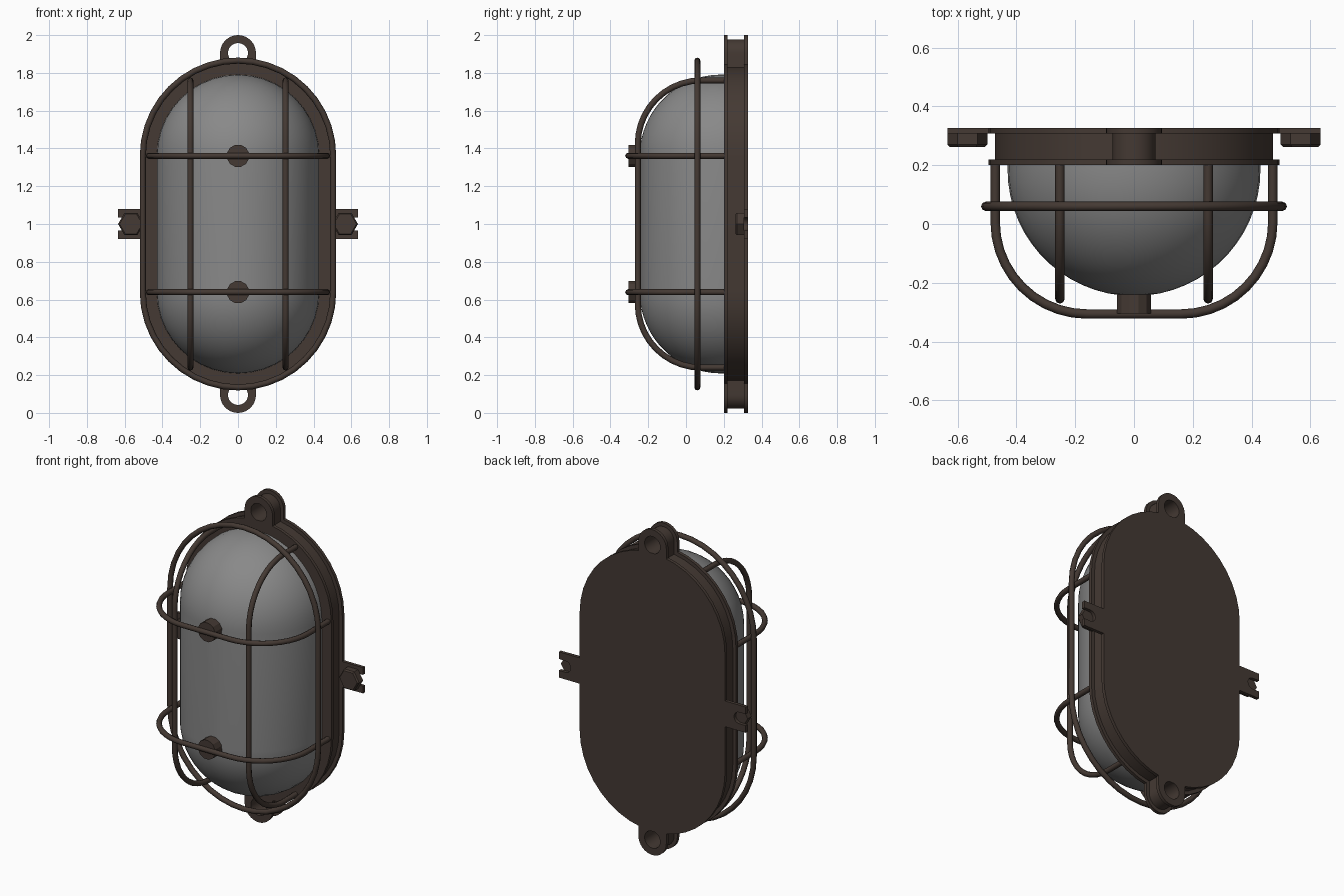
import bpy, bmesh, math
from mathutils import Matrix, Vector

if "Cube" in bpy.data.objects:
    bpy.data.objects.remove(bpy.data.objects["Cube"])

MID = 1.0      # height of the lamp centre
HALF = 0.361   # half length of the straight sides


def material(name, rgb):
    m = bpy.data.materials.new(name)
    m.diffuse_color = (*rgb, 1)
    m.use_nodes = True
    m.node_tree.nodes["Principled BSDF"].inputs["Base Color"].default_value = m.diffuse_color
    return m


BRONZE = material("dark_bronze", (0.058, 0.041, 0.033))
GLASS = material("frosted_grey_glass", (0.25, 0.25, 0.25))


def finish(ob, mat, angle=35):
    ob.data.materials.clear()
    ob.data.materials.append(mat)
    bpy.ops.object.select_all(action='DESELECT')
    ob.select_set(True)
    bpy.context.view_layer.objects.active = ob
    if ob.type == 'CURVE':
        bpy.ops.object.convert(target='MESH')
        ob = bpy.context.object
    bpy.ops.object.shade_smooth_by_angle(angle=math.radians(angle))
    return ob


def from_bmesh(name, bm, mat, angle=35):
    bmesh.ops.recalc_face_normals(bm, faces=bm.faces)
    me = bpy.data.meshes.new(name)
    bm.to_mesh(me)
    bm.free()
    ob = bpy.data.objects.new(name, me)
    bpy.context.collection.objects.link(ob)
    return finish(ob, mat, angle)


def arc(cx, cy, r, a0, a1, n):
    return [(cx + r * math.cos(math.radians(a0 + (a1 - a0) * i / n)),
             cy + r * math.sin(math.radians(a0 + (a1 - a0) * i / n))) for i in range(n + 1)]


def stadium(r, n=20):
    return arc(0, MID + HALF, r, 0, 180, n) + arc(0, MID - HALF, r, 180, 360, n)


def stadium_loft(name, steps, mat, cap_front=True):
    """Loft stadium outlines through (y, radius) steps, front to back."""
    bm = bmesh.new()
    rings = [[bm.verts.new((x, y, z)) for x, z in stadium(r)] for y, r in steps]
    for a, b in zip(rings, rings[1:]):
        for i in range(len(a)):
            j = (i + 1) % len(a)
            bm.faces.new((a[i], a[j], b[j], b[i]))
    if cap_front:
        bm.faces.new(rings[0])
    bm.faces.new(rings[-1])
    bmesh.ops.remove_doubles(bm, verts=bm.verts, dist=1e-5)
    return from_bmesh(name, bm, mat)


def wire(name, points, closed=False, r=0.016):
    cu = bpy.data.curves.new(name, 'CURVE')
    cu.dimensions = '3D'
    cu.bevel_depth, cu.bevel_resolution, cu.use_fill_caps = r, 2, True
    sp = cu.splines.new('POLY')
    sp.points.add(len(points) - 1)
    for p, co in zip(sp.points, points):
        p.co = (*co, 1)
    sp.use_cyclic_u = closed
    ob = bpy.data.objects.new(name, cu)
    bpy.context.collection.objects.link(ob)
    return finish(ob, BRONZE, 60)


def plate(name, outlines, y0, y1):
    """Flat outline in x/z (further outlines are holes), filled from y0 to y1."""
    cu = bpy.data.curves.new(name, 'CURVE')
    cu.dimensions, cu.fill_mode = '2D', 'BOTH'
    cu.extrude = (y1 - y0) / 2
    for pts in outlines:
        sp = cu.splines.new('POLY')
        sp.points.add(len(pts) - 1)
        for p, (x, z) in zip(sp.points, pts):
            p.co = (x, z, 0, 1)
        sp.use_cyclic_u = True
    ob = bpy.data.objects.new(name, cu)
    ob.matrix_world = Matrix.Translation((0, (y0 + y1) / 2, 0)) @ Matrix.Rotation(math.pi / 2, 4, 'X')
    bpy.context.collection.objects.link(ob)
    return finish(ob, BRONZE)


def disc(name, x, z, y0, y1, r, sides, chamfer=0.0, turn=0.0):
    """Prism along y with an optional chamfered front."""
    bm = bmesh.new()
    rings = []
    for y, rad in ((y0, r - chamfer), (y0 + chamfer, r), (y1, r)):
        rings.append([bm.verts.new((px, y, pz)) for px, pz in arc(x, z, rad, turn, turn + 360, sides)[:-1]])
    for a, b in zip(rings, rings[1:]):
        for i in range(sides):
            j = (i + 1) % sides
            bm.faces.new((a[i], a[j], b[j], b[i]))
    bm.faces.new(rings[0])
    bm.faces.new(rings[-1])
    bmesh.ops.remove_doubles(bm, verts=bm.verts, dist=1e-5)
    return from_bmesh(name, bm, BRONZE, 25)


# Grooved housing
LAYERS = [(0.2, 0.22, 0.0), (0.22, 0.307, 0.022), (0.307, 0.327, 0.0)]
stadium_loft("housing", [(y, 0.494 - inset) for y0, y1, inset in LAYERS for y in (y0, y1)], BRONZE)

# Domed glass
R, CY = 0.43, 0.185
dome = [(CY - R * math.cos(math.radians(a)), R * math.sin(math.radians(a))) for a in range(0, 91, 6)]
stadium_loft("glass_dome", dome + [(0.21, R)], GLASS, cap_front=False)

# Mounting lugs, top and bottom, with the same groove as the housing
for s, side in ((1, "top"), (-1, "bottom")):
    cz = MID + s * 0.905
    for (y0, y1, inset), layer in zip(LAYERS, ("front", "middle", "back")):
        r = 0.095 - inset
        outer = arc(0, cz, r, 0, 180 * s, 16) + [(-r, MID + s * 0.8), (r, MID + s * 0.8)]
        hole = arc(0, cz, 0.053, 0, 360, 24)[:-1]
        plate(f"{side}_lug_{layer}", [outer, hole], y0, y1)

# Slotted side ears with hex bolts
for s, side in ((1, "right"), (-1, "left")):
    half, slot = 0.079, 0.035
    ear = [(0.46, -half), (0.635, -half), (0.635, -slot)]
    ear += arc(0.59, 0, slot, 270, 90, 8)
    ear += [(0.635, slot), (0.635, half), (0.46, half)]
    plate(f"{side}_ear", [[(s * x, MID + z) for x, z in ear]], 0.307, 0.327)
    disc(f"{side}_bolt", s * 0.567, MID, 0.262, 0.308, 0.068, 6, chamfer=0.008)

# Guard cage: hoop around the dome
wire("cage_hoop", [(x, 0.06, z) for x, z in stadium(0.504)], closed=True)

# Guard cage: two upright bars
for s, side in ((1, "right"), (-1, "left")):
    path = [(0.21, 0.76)] + arc(0.08, 0.425, 0.335, 90, 180, 10)
    path += [(y, -z) for y, z in reversed(path)]
    wire(f"{side}_upright_bar", [(s * 0.252, y, MID + z) for y, z in path])

# Guard cage: two cross bars, each with a round spacer against the glass
for s, side in ((1, "upper"), (-1, "lower")):
    path = [(0.472, 0.21)] + arc(0.16, 0.006, 0.312, 0, -90, 10)
    path += [(-x, y) for x, y in reversed(path)]
    z = MID + s * HALF
    wire(f"{side}_cross_bar", [(x, y, z) for x, y in path])
    disc(f"{side}_spacer", 0, z, -0.305, -0.235, 0.06, 12, turn=15)
